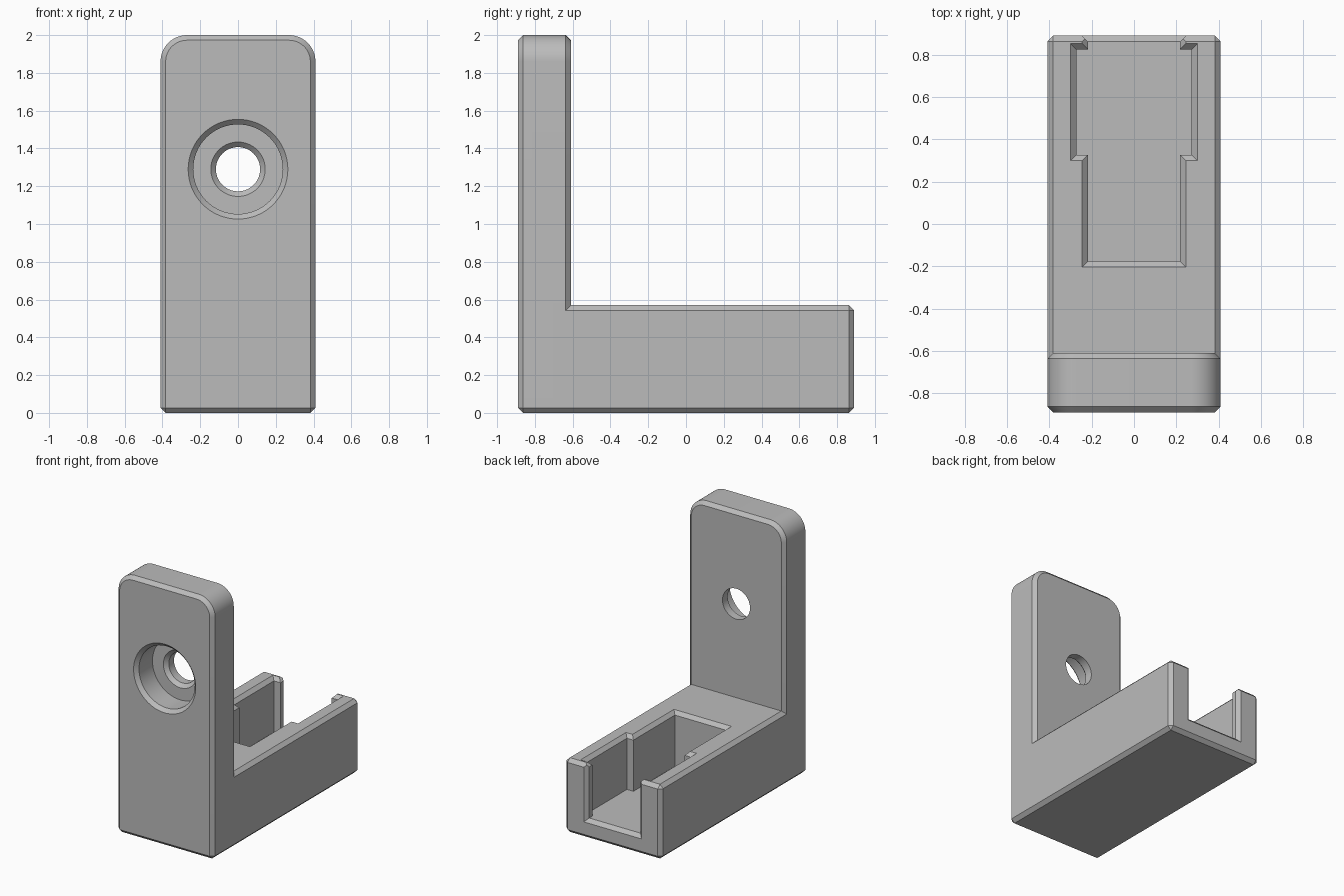
import bpy, bmesh
from math import sin, cos, pi

cube = bpy.data.objects.get("Cube")
if cube:
    bpy.data.objects.remove(cube)

C = 0.027                      # chamfer size
W = 0.41                       # half width
FRONT, BACK = -0.89, 0.89
PLATE_BACK = -0.61
BASE_TOP, FLOOR = 0.57, 0.15

grey = bpy.data.materials.new("neutral grey")
grey.use_nodes = True
grey.diffuse_color = (0.5, 0.5, 0.5, 1)
grey.node_tree.nodes["Principled BSDF"].inputs["Base Color"].default_value = (0.5, 0.5, 0.5, 1)


def loft(name, rings, chamfer=None):
    """Solid through matching rings of points; chamfer(a, b) picks edges to bevel."""
    bm = bmesh.new()
    loops = [[bm.verts.new(p) for p in ring] for ring in rings]
    n = len(loops[0])
    for lo, hi in zip(loops, loops[1:]):
        for i in range(n):
            j = (i + 1) % n
            bm.faces.new((lo[i], lo[j], hi[j], hi[i]))
    bm.faces.new(loops[0])
    bm.faces.new(loops[-1])
    bmesh.ops.recalc_face_normals(bm, faces=bm.faces)
    if chamfer:
        edges = [e for e in bm.edges if chamfer(e.verts[0].co, e.verts[1].co)]
        bmesh.ops.bevel(bm, geom=edges, offset=C, offset_type='OFFSET',
                        segments=1, profile=0.5, affect='EDGES')
        bmesh.ops.recalc_face_normals(bm, faces=bm.faces)
    mesh = bpy.data.meshes.new(name)
    bm.to_mesh(mesh)
    bm.free()
    mesh.materials.append(grey)
    obj = bpy.data.objects.new(name, mesh)
    bpy.context.collection.objects.link(obj)
    return obj


def combine(target, other, operation):
    mod = target.modifiers.new(operation.lower(), 'BOOLEAN')
    mod.operation = operation
    mod.solver = 'EXACT'
    mod.object = other
    bpy.context.view_layer.objects.active = target
    bpy.ops.object.modifier_apply(modifier=mod.name)
    bpy.data.objects.remove(other)


# Upright plate with rounded top corners
R = 0.14
arc = [(W - R + R * cos(a), 2 - R + R * sin(a)) for a in (pi / 2 * i / 16 for i in range(17))]
outline = [(-W, 0), (W, 0)] + arc + [(-x, z) for x, z in reversed(arc)]
bracket = loft("bracket", [[(x, y, z) for x, z in outline] for y in (FRONT, PLATE_BACK)],
               lambda a, b: abs(a.y - b.y) < 1e-5 or max(a.z, b.z) < 1e-5)

# Base block, its front end buried in the plate
start = -0.7
base = loft("base", [[(-W, start, z), (W, start, z), (W, BACK, z), (-W, BACK, z)]
                     for z in (0, BASE_TOP)],
            lambda a, b: max(a.y, b.y) > start + 0.01)
combine(bracket, base, 'UNION')

# Stepped pocket with a flared rim, open between two lips at the back
NARROW, WIDE = 0.218, 0.273


def pocket_ring(z, d):
    half = [(NARROW + d, -0.177 - d), (NARROW + d, 0.327 - d), (WIDE + d, 0.327 - d),
            (WIDE + d, 0.826 + d), (NARROW + d, 0.826 + d), (NARROW + d, 1)]
    return [(x, y, z) for x, y in half + [(-x, y) for x, y in reversed(half)]]


rim = BASE_TOP - C
pocket = loft("pocket_cutter", [pocket_ring(FLOOR, 0), pocket_ring(rim, 0),
                                pocket_ring(rim + 0.05, 0.05)])
combine(bracket, pocket, 'DIFFERENCE')


# Chamfer around the back opening
def opening_ring(y, d):
    x, z = NARROW + d, FLOOR - d
    return [(-x, y, z), (x, y, z), (x, y, 0.7), (-x, y, 0.7)]


opening = loft("opening_cutter", [opening_ring(BACK - C, 0), opening_ring(BACK + 0.03, C + 0.03)])
combine(bracket, opening, 'DIFFERENCE')

# Counterbored screw hole, chamfered at both steps
BORE, HOLE, STEP = 0.237, 0.117, FRONT + 0.19
profile = [(BORE + C + 0.03, FRONT - 0.03), (BORE, FRONT + C), (BORE, STEP),
           (HOLE + C, STEP), (HOLE, STEP + C), (HOLE, -0.5)]
hole = loft("hole_cutter", [[(r * cos(2 * pi * i / 64), y, 1.29 + r * sin(2 * pi * i / 64))
                             for i in range(64)] for r, y in profile])
combine(bracket, hole, 'DIFFERENCE')

# Smooth curves, crisp chamfers
bpy.ops.object.select_all(action='DESELECT')
bracket.select_set(True)
bpy.context.view_layer.objects.active = bracket
bpy.ops.object.shade_smooth_by_angle(angle=pi / 6)
